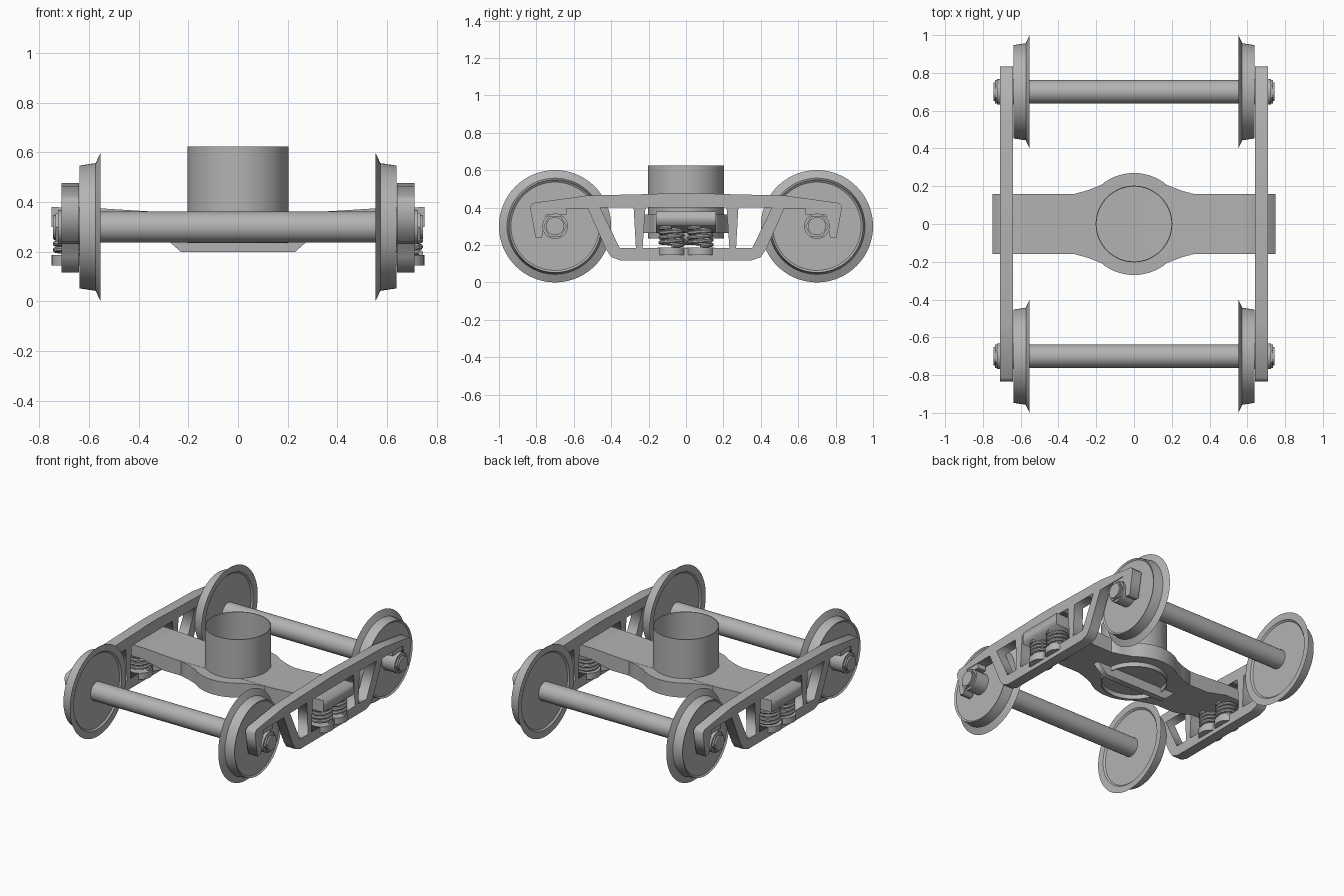
import bpy, bmesh
from math import pi, cos, sin, radians
from mathutils import Vector, Matrix

if "Cube" in bpy.data.objects:
    bpy.data.objects.remove(bpy.data.objects["Cube"], do_unlink=True)

grey = bpy.data.materials.new("plain_grey")
grey.use_nodes = True
grey.diffuse_color = (0.45, 0.45, 0.45, 1)
grey.node_tree.nodes["Principled BSDF"].inputs["Base Color"].default_value = (0.45, 0.45, 0.45, 1)

SIDES = ((1, "left"), (-1, "right"))
ENDS = ((-1, "front"), (1, "rear"))


def finish(obj, smooth=True):
    bpy.ops.object.select_all(action='DESELECT')
    obj.select_set(True)
    bpy.context.view_layer.objects.active = obj
    if obj.type == 'CURVE':
        bpy.ops.object.convert(target='MESH')
        obj = bpy.context.view_layer.objects.active
    obj.data.materials.clear()
    obj.data.materials.append(grey)
    if smooth:
        bpy.ops.object.shade_smooth_by_angle(angle=radians(30))
    return obj


def link_mesh(name, bm, smooth=True):
    bmesh.ops.remove_doubles(bm, verts=bm.verts, dist=1e-5)
    bmesh.ops.recalc_face_normals(bm, faces=bm.faces)
    mesh = bpy.data.meshes.new(name)
    bm.to_mesh(mesh)
    bm.free()
    obj = bpy.data.objects.new(name, mesh)
    bpy.context.collection.objects.link(obj)
    return finish(obj, smooth)


def lathe(name, profile, axis='X', centre=(0, 0, 0), steps=64):
    """Turn (distance along axis, radius) points around an axis."""
    bm = bmesh.new()
    line = [(t, r, 0) if axis == 'X' else (r, 0, t) for t, r in profile]
    verts = [bm.verts.new(p) for p in line]
    edges = [bm.edges.new(pair) for pair in zip(verts, verts[1:])]
    direction = (1, 0, 0) if axis == 'X' else (0, 0, 1)
    bmesh.ops.spin(bm, geom=verts + edges, cent=(0, 0, 0), axis=direction,
                   angle=2 * pi, steps=steps)
    bmesh.ops.translate(bm, verts=bm.verts, vec=centre)
    return link_mesh(name, bm)


def rod(name, x0, x1, radius, centre, steps=48):
    return lathe(name, [(x0, 0), (x0, radius), (x1, radius), (x1, 0)], 'X', centre, steps)


def plate(name, loops, depth, rotation, location=(0, 0, 0)):
    """Extrude a flat outline, with optional holes, to a given thickness."""
    curve = bpy.data.curves.new(name, 'CURVE')
    curve.dimensions = '2D'
    curve.fill_mode = 'BOTH'
    curve.extrude = depth / 2
    for loop in loops:
        spline = curve.splines.new('POLY')
        spline.points.add(len(loop) - 1)
        for point, (u, v) in zip(spline.points, loop):
            point.co = (u, v, 0, 1)
        spline.use_cyclic_u = True
    obj = bpy.data.objects.new(name, curve)
    bpy.context.collection.objects.link(obj)
    obj.rotation_euler = [radians(a) for a in rotation]
    obj.location = location
    return finish(obj, False)


def box(name, size, centre):
    bm = bmesh.new()
    bmesh.ops.create_cube(bm, size=1, matrix=Matrix.Translation(centre) @ Matrix.Diagonal(Vector((*size, 1))))
    return link_mesh(name, bm, False)


def mirrored(half):
    """Complete an outline by reflecting it across the vertical."""
    return half + [(-u, v) for u, v in reversed(half)]


# Wheelsets: axle, flanged wheels, bearings and end caps
wheel = [(.565, 0), (.565, .245), (.555, .255), (.553, .3), (.560, .285), (.573, .257),
         (.638, .247), (.63, .236), (.63, 0)]
for end, end_name in ENDS:
    hub = (0, end * .7, .3)
    rod(f"{end_name}_axle", -.57, .57, .062, hub)
    for s, side in SIDES:
        tag = f"{end_name}_{side}"
        lathe(f"{tag}_wheel", [(s * x, r) for x, r in wheel], 'X', hub, 96)
        rod(f"{tag}_bearing", s * .62, s * .725, .068, hub)
        rod(f"{tag}_cap_nut", s * .72, s * .735, .062, hub, 6)
        rod(f"{tag}_cap_disc", s * .73, s * .745, .048, hub)
        box(f"{tag}_bearing_adapter", (.06, .12, .034), (s * .675, end * .7, .38))

# Side frames with window openings
outline = mirrored([(.35, .117), (.40, .135), (.43, .18), (.525, .395), (.74, .395),
                    (.77, .24), (.805, .24), (.835, .405), (.815, .425),
                    (.53, .464), (.20, .472), (.06, .477)])
side_window = [(.46, .40), (.28, .40), (.268, .185), (.355, .185)]
centre_window = mirrored([(.232, .185), (.217, .40)])
holes = [centre_window, side_window, [(-u, v) for u, v in side_window]]
for s, side in SIDES:
    plate(f"{side}_side_frame", [outline] + holes, .07, (90, 0, 90), (s * .675, 0, 0))

# Bolster: beam, round middle and lower rib
beam = mirrored([(.45, .265), (.60, .30), (.75, .30), (.75, .38), (.57, .376), (.36, .363)])
plate("bolster_beam", [beam], .32, (90, 0, 0))
arc = [(.27 * cos(a), .27 * sin(a)) for a in (radians(d) for d in range(50, 91, 5))]
upper = [(.32, .158), (.25, .177)] + arc
upper += [(-u, v) for u, v in reversed(upper[:-1])]
plate("bolster_middle", [upper + [(-u, -v) for u, v in upper]], .097, (0, 0, 0), (0, 0, .3135))
plate("bolster_rib", [mirrored([(.23, .2), (.31, .27)])], .04, (90, 0, 0))

# Open centre tube
lathe("centre_tube", [(.235, .203), (.625, .203), (.625, .198), (.235, .198), (.235, .203)], 'Z')

# Suspension springs and their seats
TURNS, STEPS = 4, 20
for s, side in SIDES:
    for end, end_name in ENDS:
        cx, cy = s * .675, end * .077
        curve = bpy.data.curves.new("spring", 'CURVE')
        curve.dimensions = '3D'
        curve.bevel_depth = .011
        curve.bevel_resolution = 2
        curve.use_fill_caps = True
        spline = curve.splines.new('POLY')
        count = TURNS * STEPS
        spline.points.add(count)
        for i, point in enumerate(spline.points):
            a = 2 * pi * i / STEPS
            point.co = (cx + .06 * cos(a), cy + .06 * sin(a), .195 + .1 * i / count, 1)
        spring = bpy.data.objects.new(f"{end_name}_{side}_spring", curve)
        bpy.context.collection.objects.link(spring)
        finish(spring)
        lathe(f"{end_name}_{side}_spring_seat", [(.145, 0), (.145, .075), (.187, .075), (.187, 0)],
              'Z', (cx, cy, 0), 32)
